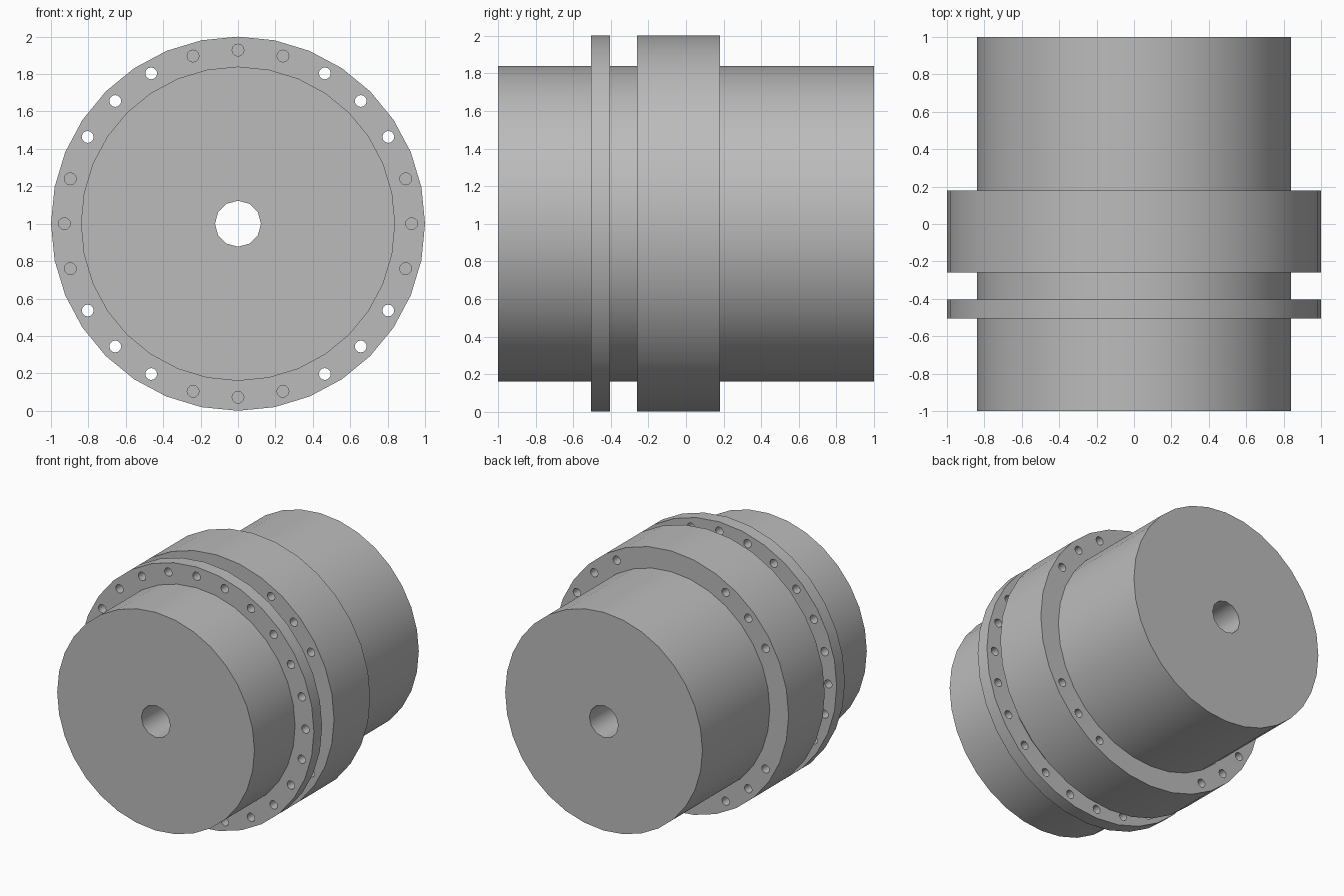
import bpy, bmesh
from math import radians, sin, cos
from mathutils import Matrix

default = bpy.data.objects.get("Cube")
if default:
    bpy.data.objects.remove(default)

AXIS_Z = 1.0
SHAFT_R, FLANGE_R, BORE_R = 0.84, 1.0, 0.123
BOLT_CIRCLE, BOLT_R = 0.928, 0.032

steel = bpy.data.materials.new("machined grey")
steel.use_nodes = True
grey = (0.5, 0.5, 0.5, 1)
steel.diffuse_color = grey
steel.node_tree.nodes["Principled BSDF"].inputs["Base Color"].default_value = grey


def add_cylinder(bm, radius, y0, y1, sides, x=0.0, z=0.0):
    """Capped cylinder lying along y."""
    place = Matrix.Translation((x, (y0 + y1) / 2, AXIS_Z + z)) @ Matrix.Rotation(radians(90), 4, "X")
    bmesh.ops.create_cone(bm, cap_ends=True, segments=sides, radius1=radius,
                          radius2=radius, depth=y1 - y0, matrix=place @ Matrix.Rotation(radians(90), 4, "Z"))


def make_object(name, bm):
    mesh = bpy.data.meshes.new(name)
    bm.to_mesh(mesh)
    bm.free()
    obj = bpy.data.objects.new(name, mesh)
    bpy.context.collection.objects.link(obj)
    return obj


def bored_disc(name, radius, y0, y1, centre_r, centre_sides, bolt_angles=()):
    """Disc with a centre opening and bolt holes cut right through."""
    body = bmesh.new()
    add_cylinder(body, radius, y0, y1, 32)
    obj = make_object(name, body)
    holes = bmesh.new()
    add_cylinder(holes, centre_r, y0 - 0.1, y1 + 0.1, centre_sides)
    for a in map(radians, bolt_angles):
        add_cylinder(holes, BOLT_R, y0 - 0.1, y1 + 0.1, 12,
                     BOLT_CIRCLE * cos(a), BOLT_CIRCLE * sin(a))
    cutter = make_object(name + "_cutter", holes)
    cutter.hide_render = True
    cut = obj.modifiers.new("holes", "BOOLEAN")
    cut.operation = "DIFFERENCE"
    cut.solver = "EXACT"
    cut.object = cutter

    # Bake the cut, then shade the curved walls smooth
    bpy.context.view_layer.update()
    baked = bpy.data.meshes.new_from_object(obj.evaluated_get(bpy.context.evaluated_depsgraph_get()))
    obj.modifiers.clear()
    obj.data = baked
    bpy.data.objects.remove(cutter)
    baked.materials.clear()
    baked.materials.append(steel)
    bpy.ops.object.select_all(action="DESELECT")
    obj.select_set(True)
    bpy.context.view_layer.objects.active = obj
    bpy.ops.object.shade_smooth_by_angle(angle=radians(35))


# Hub with through bore
bored_disc("hub", SHAFT_R, -1.0, 1.0, BORE_R, 12)

# Thin flange: full ring of bolt holes
all_angles = range(0, 360, 15)
bored_disc("thin_flange", FLANGE_R, -0.505, -0.405, SHAFT_R - 0.02, 32, all_angles)

# Thick flange: three bolt holes in each quadrant
diagonal_angles = [a for a in all_angles if 30 <= a % 90 <= 60]
bored_disc("thick_flange", FLANGE_R, -0.26, 0.18, SHAFT_R - 0.02, 32, diagonal_angles)
